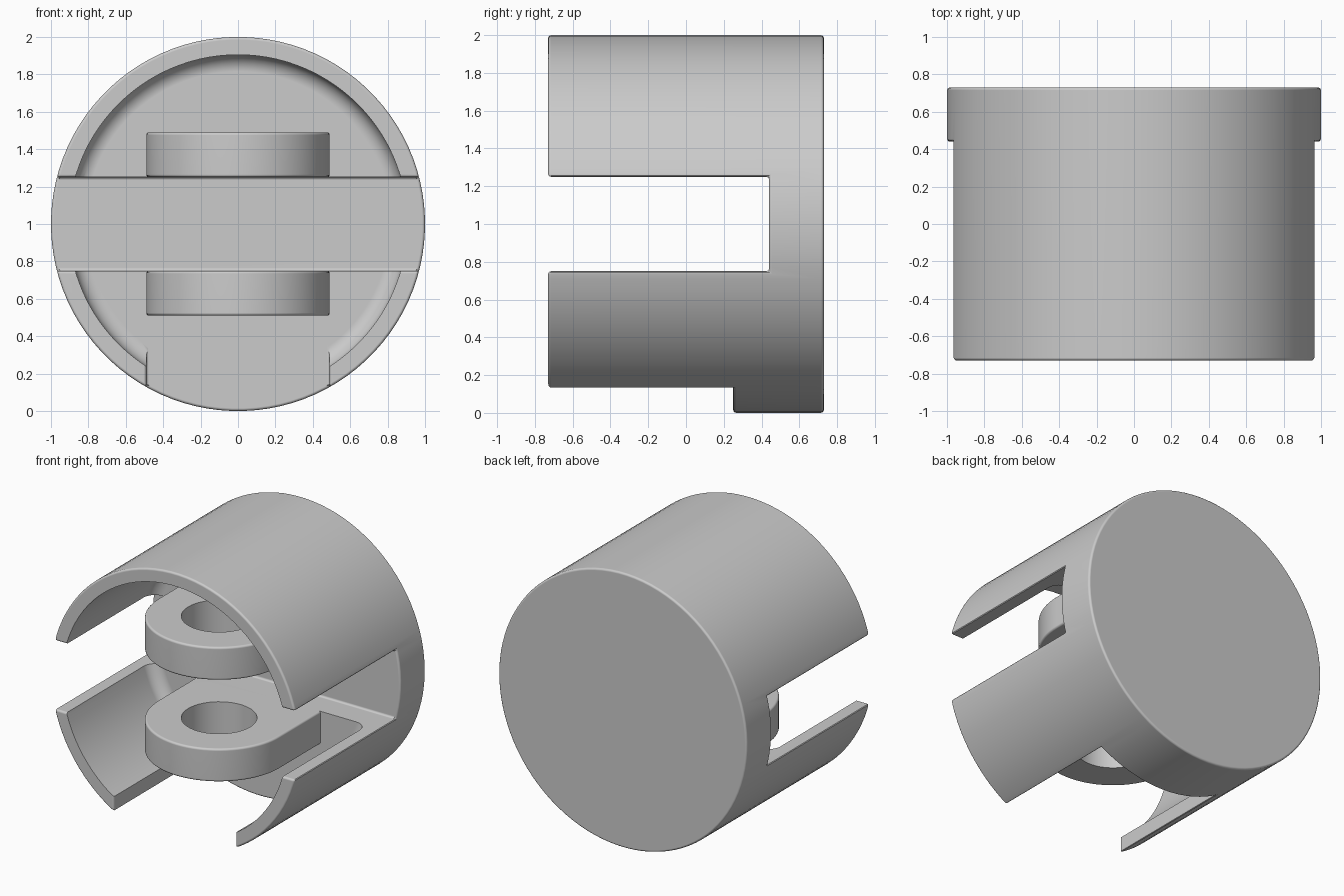
import bpy, bmesh, math

if "Cube" in bpy.data.objects:
    bpy.data.objects.remove(bpy.data.objects["Cube"], do_unlink=True)

SEGMENTS = 96
HALF_LEN = 0.73      # half length of the drum along y
FLOOR = 0.25         # y of the cavity floor
BORE = 0.905         # cavity radius
FILLET = 0.09        # rounding at the cavity floor
SLOT_LOW, SLOT_HIGH, SLOT_END = 0.75, 1.25, 0.44
LUG_R, LUG_Y, LUG_THICK, HOLE_R = 0.49, -0.217, 0.24, 0.25

grey = bpy.data.materials.new("plain grey")
grey.diffuse_color = (0.6, 0.6, 0.6, 1)
grey.use_nodes = True
grey.node_tree.nodes["Principled BSDF"].inputs["Base Color"].default_value = (0.6, 0.6, 0.6, 1)


def finish(name, bm):
    bmesh.ops.recalc_face_normals(bm, faces=bm.faces)
    mesh = bpy.data.meshes.new(name)
    bm.to_mesh(mesh)
    bm.free()
    mesh.materials.append(grey)
    obj = bpy.data.objects.new(name, mesh)
    bpy.context.collection.objects.link(obj)
    return obj


def loft(name, rings):
    """Closed solid through matching rings of points."""
    bm = bmesh.new()
    loops = [[bm.verts.new(p) for p in ring] for ring in rings]
    n = len(loops[0])
    for a, b in zip(loops, loops[1:]):
        for i in range(n):
            j = (i + 1) % n
            bm.faces.new((a[i], a[j], b[j], b[i]))
    bm.faces.new(loops[0])
    bm.faces.new(loops[-1])
    return finish(name, bm)


def lathe(name, profile):
    """Solid of revolution about the y axis at z = 1; profile of (radius, y)."""
    angles = [2 * math.pi * (i + 0.5) / SEGMENTS for i in range(SEGMENTS)]
    return loft(name, [[(r * math.cos(a), y, 1 + r * math.sin(a)) for a in angles]
                       for r, y in profile])


def prism(name, outline, low, high):
    """Flat outline of (x, y) raised from low to high."""
    return loft(name, [[(x, y, z) for x, y in outline] for z in (low, high)])


def box(name, x, y0, y1, z0, z1):
    return prism(name, [(-x, y0), (x, y0), (x, y1), (-x, y1)], z0, z1)


def apply_modifier(obj, kind, **settings):
    mod = obj.modifiers.new(kind.title(), kind)
    for key, value in settings.items():
        setattr(mod, key, value)
    bpy.ops.object.select_all(action='DESELECT')
    bpy.context.view_layer.objects.active = obj
    obj.select_set(True)
    bpy.ops.object.modifier_apply(modifier=mod.name)


def cut(obj, cutter):
    apply_modifier(obj, 'BOOLEAN', operation='DIFFERENCE', solver='EXACT', object=cutter)
    bpy.data.objects.remove(cutter, do_unlink=True)


def soften(obj):
    apply_modifier(obj, 'BEVEL', width=0.015, segments=3,
                   limit_method='ANGLE', angle_limit=math.radians(35))


def shade(obj):
    bpy.ops.object.select_all(action='DESELECT')
    bpy.context.view_layer.objects.active = obj
    obj.select_set(True)
    bpy.ops.object.shade_smooth_by_angle(angle=math.radians(35))
    mod = obj.modifiers.new("Weighted Normal", 'WEIGHTED_NORMAL')
    mod.keep_sharp = True


# Drum with the cross slot and the bottom notch, edges softened
drum = lathe("drum_housing", [(1, -HALF_LEN), (1, HALF_LEN)])
cut(drum, box("slot_cutter", 1.2, -1, SLOT_END, SLOT_LOW, SLOT_HIGH))
cut(drum, box("notch_cutter", LUG_R, -1, FLOOR, -0.2, 0.4))
soften(drum)

# Round cavity with a filleted floor
depth = FLOOR - 0.001
profile = [(BORE, -1)]
for i in range(7):
    a = math.pi / 2 * i / 6
    profile.append((BORE - FILLET + FILLET * math.cos(a),
                    depth - FILLET + FILLET * math.sin(a)))
cut(drum, lathe("cavity_cutter", profile))
shade(drum)


def arc(radius, start, end, steps):
    return [(radius * math.cos(start + (end - start) * i / steps),
             LUG_Y + radius * math.sin(start + (end - start) * i / steps))
            for i in range(steps + 1)]


# Two round-ended lugs with pin holes, above and below the slot
for name, low in (("upper_lug", SLOT_HIGH), ("lower_lug", SLOT_LOW - LUG_THICK)):
    outline = arc(LUG_R, -math.pi, 0, 40) + [(LUG_R, FLOOR + 0.03), (-LUG_R, FLOOR + 0.03)]
    lug = prism(name, outline, low, low + LUG_THICK)
    soften(lug)
    hole = arc(HOLE_R, 0, 2 * math.pi, 48)[:-1]
    cut(lug, prism("hole_cutter", hole, low - 0.1, low + LUG_THICK + 0.1))
    shade(lug)
